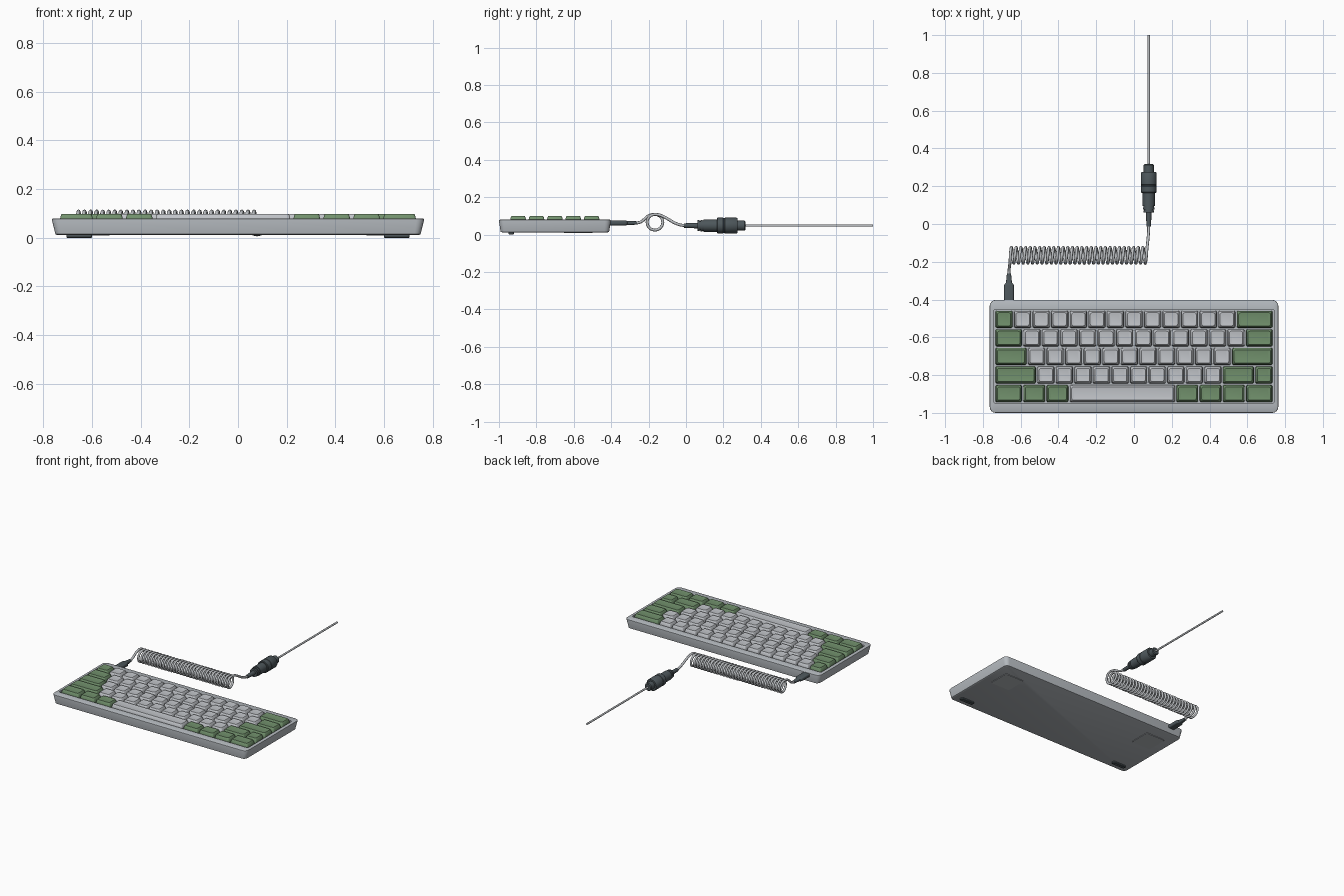
import bpy, bmesh, math
from mathutils import Vector

if "Cube" in bpy.data.objects:
    bpy.data.objects.remove(bpy.data.objects["Cube"])


def mat(name, r, g, b):
    m = bpy.data.materials.new(name)
    m.diffuse_color = (r, g, b, 1)
    m.use_nodes = True
    m.node_tree.nodes["Principled BSDF"].inputs["Base Color"].default_value = m.diffuse_color
    return m


CASE = mat("case grey", 0.46, 0.49, 0.52)
LIGHT = mat("light key grey", 0.54, 0.56, 0.59)
GREEN = mat("sage green", 0.165, 0.28, 0.15)
DARK = mat("slate connector", 0.075, 0.095, 0.105)
CABLE = mat("cable grey", 0.50, 0.52, 0.54)


def rrect(cx, cy, hx, hy, r, z, n=4):
    """Rounded rectangle loop in the xy plane."""
    pts = []
    for k, (sx, sy) in enumerate(((1, 1), (-1, 1), (-1, -1), (1, -1))):
        for i in range(n + 1):
            a = math.pi / 2 * (k + i / n)
            pts.append(Vector((cx + sx * (hx - r) + r * math.cos(a),
                               cy + sy * (hy - r) + r * math.sin(a), z)))
    return pts


def circle_y(cx, cz, r, y, n=28):
    """Circle loop around an axis along y."""
    return [Vector((cx + r * math.cos(2 * math.pi * i / n), y,
                    cz + r * math.sin(2 * math.pi * i / n))) for i in range(n)]


def loft(name, loops, material, angle=35):
    """Skin a stack of loops and cap both ends."""
    bm = bmesh.new()
    rows = [[bm.verts.new(p) for p in lp] for lp in loops]
    n = len(rows[0])
    for a, b in zip(rows, rows[1:]):
        for i in range(n):
            bm.faces.new((a[i], a[(i + 1) % n], b[(i + 1) % n], b[i]))
    bm.faces.new(rows[0][::-1])
    bm.faces.new(rows[-1])
    bmesh.ops.recalc_face_normals(bm, faces=bm.faces)
    me = bpy.data.meshes.new(name)
    bm.to_mesh(me)
    bm.free()
    me.materials.append(material)
    ob = bpy.data.objects.new(name, me)
    bpy.context.collection.objects.link(ob)
    finish(ob, angle)
    return ob


def finish(ob, angle):
    bpy.ops.object.select_all(action='DESELECT')
    ob.select_set(True)
    bpy.context.view_layer.objects.active = ob
    bpy.ops.object.shade_smooth_by_angle(angle=math.radians(angle))


def tube(name, pts, r, material, sides=2):
    """Round cable along a list of points."""
    cu = bpy.data.curves.new(name, 'CURVE')
    cu.dimensions = '3D'
    cu.bevel_depth = r
    cu.bevel_resolution = sides
    cu.use_fill_caps = True
    sp = cu.splines.new('POLY')
    sp.points.add(len(pts) - 1)
    for p, q in zip(sp.points, pts):
        p.co = (*q, 1)
    cu.materials.append(material)
    ob = bpy.data.objects.new(name, cu)
    bpy.context.collection.objects.link(ob)
    bpy.ops.object.select_all(action='DESELECT')
    ob.select_set(True)
    bpy.context.view_layer.objects.active = ob
    bpy.ops.object.convert(target='MESH')
    finish(bpy.context.object, 60)


def bezier(a, b, c, d, n=14):
    a, b, c, d = map(Vector, (a, b, c, d))
    return [(1 - t) ** 3 * a + 3 * t * (1 - t) ** 2 * b + 3 * t * t * (1 - t) * c + t ** 3 * d
            for t in (i / n for i in range(n + 1))]


# Case: tray with tapered walls, rounded rim and key well
CY = -0.701
loft("keyboard_case", [
    rrect(0, CY, 0.744, 0.283, 0.022, 0.012),
    rrect(0, CY, 0.750, 0.290, 0.026, 0.015),
    rrect(0, CY, 0.764, 0.299, 0.032, 0.072),
    rrect(0, CY, 0.763, 0.298, 0.031, 0.077),
    rrect(0, CY, 0.757, 0.292, 0.026, 0.080),
    rrect(0, CY, 0.742, 0.249, 0.010, 0.080),
    rrect(0, CY, 0.742, 0.249, 0.010, 0.045)], CASE)

# Underside: front rubber pads and folded rear feet
for s, side in ((-1, "left"), (1, "right")):
    loft("front_pad_" + side, [rrect(s * 0.652, -0.934, 0.050, 0.011, 0.008, 0.0),
                               rrect(s * 0.652, -0.934, 0.053, 0.014, 0.010, 0.004),
                               rrect(s * 0.652, -0.934, 0.053, 0.014, 0.010, 0.014)], DARK)
    loft("rear_foot_" + side, [rrect(s * 0.605, -0.575, 0.076, 0.076, 0.012, 0.009),
                               rrect(s * 0.605, -0.575, 0.078, 0.078, 0.014, 0.014)], CASE)

# Keys: (width in units, count, green?) for each row from the back
U = 1.474 / 15
ROWS = [
    [(1, 1, 1), (1, 12, 0), (2, 1, 1)],
    [(1.5, 1, 1), (1, 12, 0), (1.5, 1, 1)],
    [(1.75, 1, 1), (1, 11, 0), (2.25, 1, 1)],
    [(2.25, 1, 1), (1, 10, 0), (1.75, 1, 1), (1, 1, 1)],
    [(1.5, 1, 1), (1.25, 2, 1), (5.75, 1, 0), (1.25, 3, 1), (1.5, 1, 1)],
]


def key(name, cx, cy, w, material):
    hx, hy = w * U / 2, U / 2
    steps = ((0.004, 0.008, 0.052), (0.006, 0.009, 0.078), (0.011, 0.010, 0.095),
             (0.014, 0.010, 0.0985), (0.017, 0.009, 0.0985), (0.024, 0.007, 0.097))
    loft(name, [rrect(cx, cy, hx - d, hy - d, r, z, 3) for d, r, z in steps], material)


for r, row in enumerate(ROWS):
    x, i = -0.737, 0
    for w, count, green in row:
        for _ in range(count):
            name = "space_bar" if w > 5 else f"key_row{r + 1}_{i + 1}"
            key(name, x + w * U / 2, CY + (2 - r) * U, w, GREEN if green else LIGHT)
            x += w * U
            i += 1

# Plug at the back of the case with tapered strain relief
PX, PZ = -0.662, 0.062
loft("plug", [[Vector((PX + p.x, y, PZ + p.y)) for p in rrect(0, 0, hx, hz, r, 0)]
              for y, hx, hz, r in ((-0.42, 0.026, 0.013, 0.010), (-0.325, 0.026, 0.013, 0.010),
                                   (-0.318, 0.023, 0.012, 0.010), (-0.312, 0.016, 0.011, 0.009),
                                   (-0.262, 0.011, 0.009, 0.008))], DARK)

# Coiled cable with lead-in and lead-out
AX, AZ = 0.078, 0.048
CYC, CZC, R, TURNS, STEP = -0.166, 0.066, 0.042, 29, 24
X0, X1 = -0.655, 0.066
top = CZC + R
coil = []
for k in range(TURNS * STEP + 1):
    a = 2 * math.pi * k / STEP
    coil.append(Vector((X0 + (X1 - X0) * k / (TURNS * STEP),
                        CYC + R * math.sin(a), CZC + R * math.cos(a))))
lead_in = bezier((PX, -0.27, PZ), (PX, -0.215, PZ), (X0, -0.225, top), coil[0])
lead_out = bezier(coil[-1], (X1 + 0.003, -0.105, top), (AX, -0.075, AZ), (AX, 0.0, AZ))
tube("coiled_cable", lead_in[:-1] + coil + lead_out[1:], 0.0078, CABLE)

# Inline round connector, turned along y
PROFILE = [(-0.012, 0.012), (0.062, 0.015), (0.062, 0.029), (0.072, 0.029), (0.072, 0.025),
           (0.078, 0.025), (0.078, 0.031), (0.088, 0.031), (0.088, 0.028), (0.094, 0.028),
           (0.094, 0.033), (0.165, 0.033), (0.165, 0.039), (0.169, 0.042), (0.198, 0.042),
           (0.200, 0.040), (0.206, 0.040), (0.208, 0.042), (0.270, 0.042), (0.276, 0.038),
           (0.276, 0.027), (0.312, 0.027), (0.317, 0.023)]
loft("inline_connector", [circle_y(AX, AZ, r, y) for y, r in PROFILE], DARK)

# Straight cable
tube("straight_cable", [Vector((AX, 0.30, AZ)), Vector((AX, 1.0, AZ))], 0.0065, CABLE, 3)
